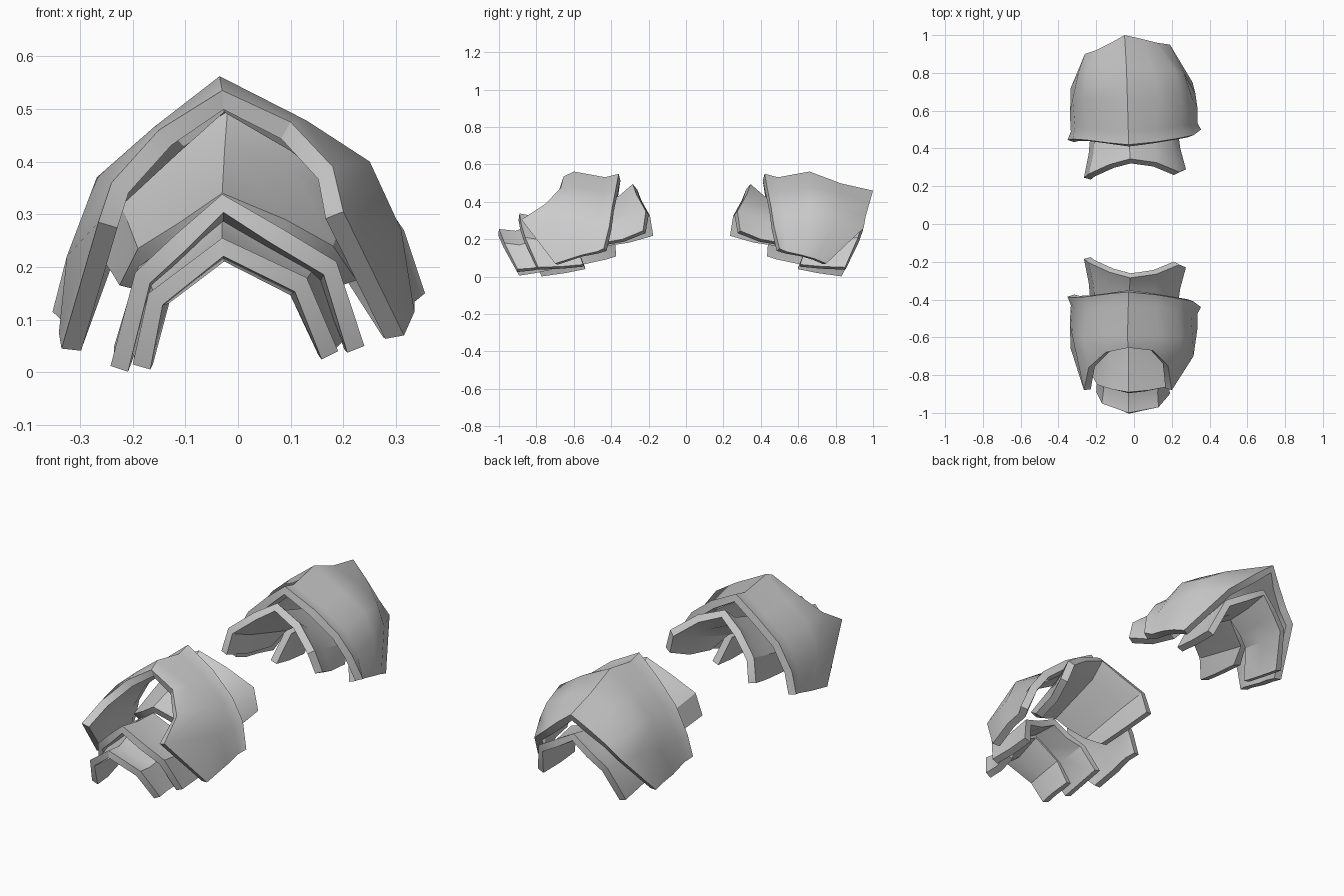
import bpy, bmesh, math
from mathutils import Vector

steel = bpy.data.materials.new("plain_grey")
steel.diffuse_color = (0.6, 0.6, 0.6, 1)


def blend(a, b, t, squeeze=1.0):
    """In-between section, optionally pulled in to make a flared rim."""
    out = []
    for p, q in zip(a, b):
        v = Vector(p).lerp(Vector(q), t)
        out.append((v.x * squeeze, v.y, v.z * squeeze))
    return out


def plate(name, sections, flip=False, thick=0.038):
    """Loft sections (left to right, rear to front) into a thick curved plate."""
    bm = bmesh.new()
    rows = []
    for s in sections:
        rows.append([bm.verts.new((x, 0.06 - y if flip else y, z)) for x, y, z in s])
    for a, b in zip(rows, rows[1:]):
        for i in range(len(a) - 1):
            f = [a[i], b[i], b[i + 1], a[i + 1]]
            bm.faces.new(f[::-1] if flip else f)
    me = bpy.data.meshes.new(name)
    bm.to_mesh(me)
    bm.free()
    me.materials.append(steel)
    ob = bpy.data.objects.new(name, me)
    bpy.context.collection.objects.link(ob)
    m = ob.modifiers.new("thickness", 'SOLIDIFY')
    m.thickness = thick
    m.offset = -1
    bpy.context.view_layer.objects.active = ob
    ob.select_set(True)
    bpy.ops.object.modifier_apply(modifier=m.name)
    bpy.ops.object.shade_smooth_by_angle(angle=math.radians(32))
    ob.select_set(False)
    return ob


# main shell: flared rear rim and ridge peak
rim = [(-.352, -.385, .115), (-.325, -.39, .22), (-.255, -.385, .35), (-.14, -.37, .46), (-.03, -.36, .55),
       (.12, -.375, .47), (.245, -.395, .37), (.315, -.41, .27), (.355, -.44, .15)]
peak = [(-.34, -.53, .075), (-.325, -.6, .22), (-.268, -.6, .37), (-.16, -.59, .465), (-.035, -.6, .562),
        (.13, -.59, .478), (.25, -.6, .4), (.31, -.6, .27), (.335, -.56, .115)]
# front edge with the arched opening
arch = [(-.335, -.66, .045), (-.265, -.88, .285), (-.24, -.76, .36), (-.15, -.68, .46), (-.03, -.655, .535),
        (.1, -.67, .475), (.18, -.75, .39), (.2, -.88, .305), (.315, -.7, .07)]
# closed hood that replaces the opening
dome = [(-.335, -.6, .06), (-.295, -.74, .25), (-.25, -.74, .36), (-.15, -.75, .44), (-.04, -.77, .498),
        (.1, -.76, .45), (.22, -.75, .375), (.265, -.74, .28), (.325, -.63, .095)]
lip = [(-.335, -.66, .045), (-.26, -.84, .25), (-.2, -.86, .31), (-.12, -.9, .39), (-.05, -.94, .46),
       (.04, -.92, .39), (.12, -.9, .32), (.19, -.89, .26), (.31, -.69, .07)]
waist = blend(rim, peak, 0.3, 0.96)

# collar plate: flared rear rim, sloping down to the front inside the shell
collar_rim = [(-.265, -.185, .225), (-.24, -.205, .34), (-.13, -.255, .43), (-.02, -.285, .495),
              (.12, -.265, .44), (.24, -.215, .35), (.275, -.23, .245)]
collar_mid = [(-.24, -.31, .19), (-.215, -.32, .3), (-.125, -.34, .37), (-.025, -.36, .43),
              (.11, -.345, .38), (.21, -.33, .31), (.245, -.34, .2)]
collar_in = [(-.225, -.48, .165), (-.19, -.57, .235), (-.11, -.61, .285), (-.03, -.64, .34),
             (.09, -.61, .29), (.18, -.57, .24), (.225, -.48, .175)]
# lower plate under the shell
lower_back = [(-.235, -.54, .05), (-.19, -.6, .2), (-.12, -.63, .25), (-.03, -.64, .31),
              (.08, -.63, .255), (.185, -.6, .21), (.235, -.55, .065)]
lower_mid = [(-.235, -.64, .03), (-.185, -.73, .18), (-.115, -.75, .25), (-.03, -.77, .315),
             (.08, -.75, .255), (.18, -.73, .19), (.235, -.66, .055)]
lower_front = [(-.242, -.77, .012), (-.195, -.85, .19), (-.12, -.875, .26), (-.03, -.89, .338),
               (.08, -.88, .275), (.187, -.86, .21), (.24, -.79, .05)]
# small tip plate at the very front
tip_back = [(-.205, -.72, .045), (-.17, -.76, .18), (-.03, -.79, .295), (.15, -.77, .205), (.2, -.73, .06)]
tip_mid = [(-.195, -.82, .025), (-.16, -.87, .15), (-.03, -.91, .245), (.125, -.89, .17), (.185, -.83, .045)]
tip_front = [(-.2, -.89, .015), (-.17, -.95, .15), (-.03, -1, .255), (.13, -.97, .18), (.19, -.9, .04)]

# open front guard and closed, mirrored rear guard
plate("front_shell", [rim, waist, peak, arch])
plate("rear_shell", [rim, waist, peak, dome, lip], flip=True)
for side, flip in (("front", False), ("rear", True)):
    plate(side + "_collar", [collar_rim, collar_mid, collar_in], flip)
    plate(side + "_lower_plate", [lower_back, lower_mid, lower_front], flip, 0.035)
plate("front_tip_plate", [tip_back, tip_mid, tip_front], thick=0.035)
